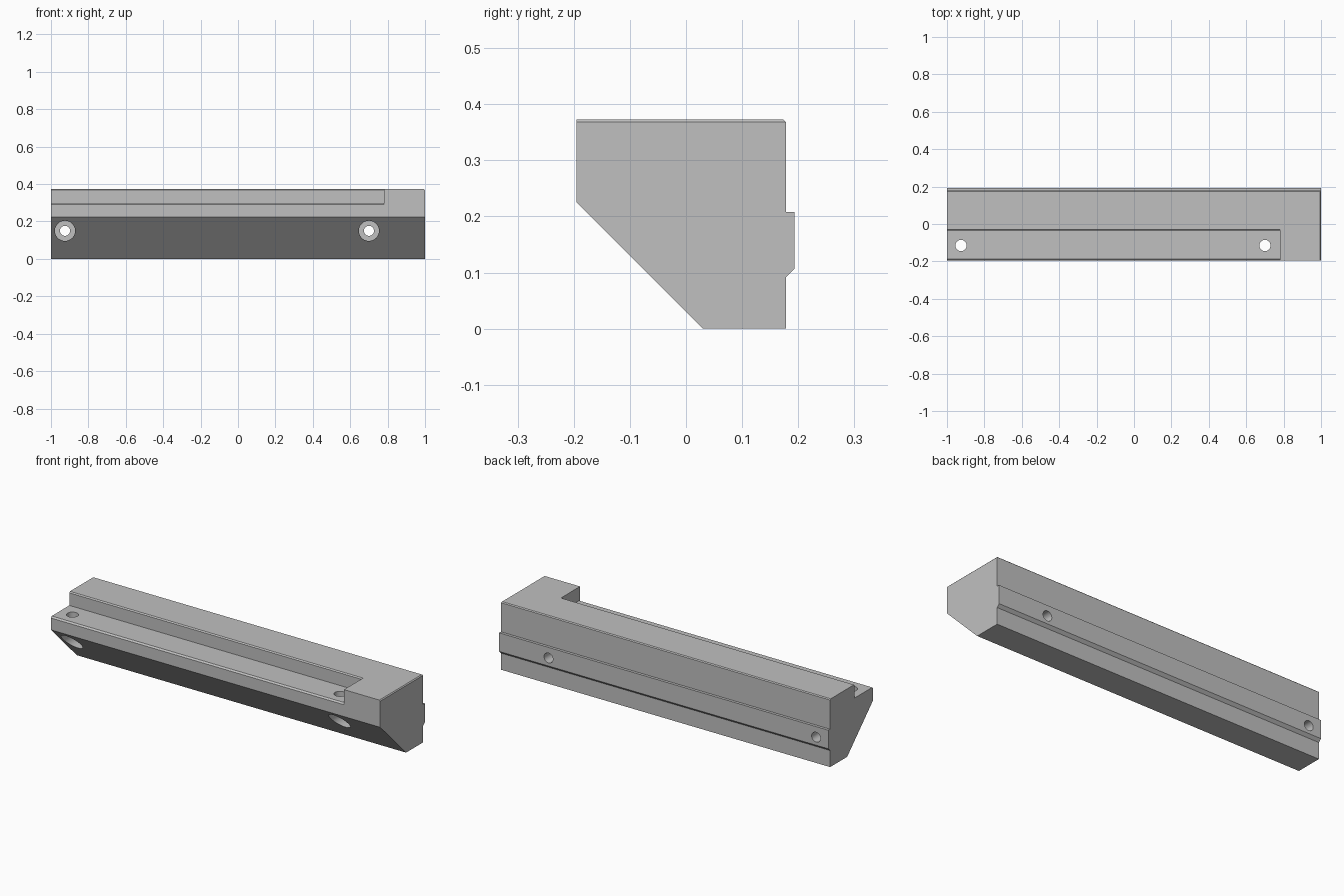
import bpy, bmesh, math
from mathutils import Matrix, Vector

cube = bpy.data.objects.get("Cube")
if cube:
    bpy.data.objects.remove(cube, do_unlink=True)

grey = bpy.data.materials.new("light grey")
grey.use_nodes = True
grey.diffuse_color = (0.53, 0.53, 0.53, 1)
grey.node_tree.nodes["Principled BSDF"].inputs["Base Color"].default_value = (0.53, 0.53, 0.53, 1)


def make_object(name, bm):
    bmesh.ops.recalc_face_normals(bm, faces=bm.faces)
    mesh = bpy.data.meshes.new(name)
    bm.to_mesh(mesh)
    bm.free()
    mesh.materials.append(grey)
    obj = bpy.data.objects.new(name, mesh)
    bpy.context.collection.objects.link(obj)
    return obj


def prism(profile, x0, x1):
    """Extrude a (y, z) profile along x."""
    bm = bmesh.new()
    face = bm.faces.new([bm.verts.new((x0, y, z)) for y, z in profile])
    new = bmesh.ops.extrude_face_region(bm, geom=[face])["geom"]
    bmesh.ops.translate(bm, vec=(x1 - x0, 0, 0),
                        verts=[v for v in new if isinstance(v, bmesh.types.BMVert)])
    return bm


def rod(name, start, end, radius):
    start, end = Vector(start), Vector(end)
    axis = end - start
    bm = bmesh.new()
    bmesh.ops.create_cone(bm, cap_ends=True, segments=48, radius1=radius,
                          radius2=radius, depth=axis.length,
                          matrix=Matrix.Translation((start + end) / 2)
                          @ axis.to_track_quat("Z", "Y").to_matrix().to_4x4())
    return make_object(name, bm)


# Main bar with sloped underside and raised rear rib
TOP, BACK = 0.373, 0.178
bar = prism([(-0.195, TOP), (BACK, TOP), (BACK, 0.208), (0.193, 0.208),
             (0.193, 0.106), (BACK, 0.091), (BACK, 0), (0.03, 0),
             (-0.195, 0.225)], -1, 1)
# Small chamfers along the top rear edge and the top right end
edges = [e for e in bar.edges if all(v.co.z > TOP - 0.001 for v in e.verts)
         and (all(v.co.y > BACK - 0.001 for v in e.verts)
              or all(v.co.x > 0.999 for v in e.verts))]
bmesh.ops.bevel(bar, geom=edges, offset=0.005, segments=1, affect="EDGES")
body = make_object("clamp_bar", bar)

# Front ledge, with chamfered lip and shoulder
cutters = [make_object("ledge_cutter", prism(
    [(-0.205, 0.28), (-0.187, 0.298), (-0.035, 0.298), (-0.035, 0.367),
     (-0.019, 0.383), (-0.205, 0.383)], -1.1, 0.78))]

# Screw holes: through hole, counterbore and vertical access hole
for x in (-0.925, 0.7):
    cutters += [
        rod("counterbore_cutter", (x, -0.3, 0.15), (x, 0.03, 0.15), 0.054),
        rod("screw_cutter", (x, -0.1, 0.15), (x, 0.3, 0.15), 0.027),
        rod("access_cutter", (x, -0.115, 0.15), (x, -0.115, 0.45), 0.03)]

bpy.ops.object.select_all(action="DESELECT")
body.select_set(True)
bpy.context.view_layer.objects.active = body
for cutter in cutters:
    cutter.hide_render = True
    mod = body.modifiers.new("cut", "BOOLEAN")
    mod.operation, mod.solver, mod.object = "DIFFERENCE", "EXACT", cutter
    bpy.ops.object.modifier_apply(modifier=mod.name)
    bpy.data.objects.remove(cutter, do_unlink=True)

bpy.ops.object.shade_smooth_by_angle(angle=math.radians(25))
